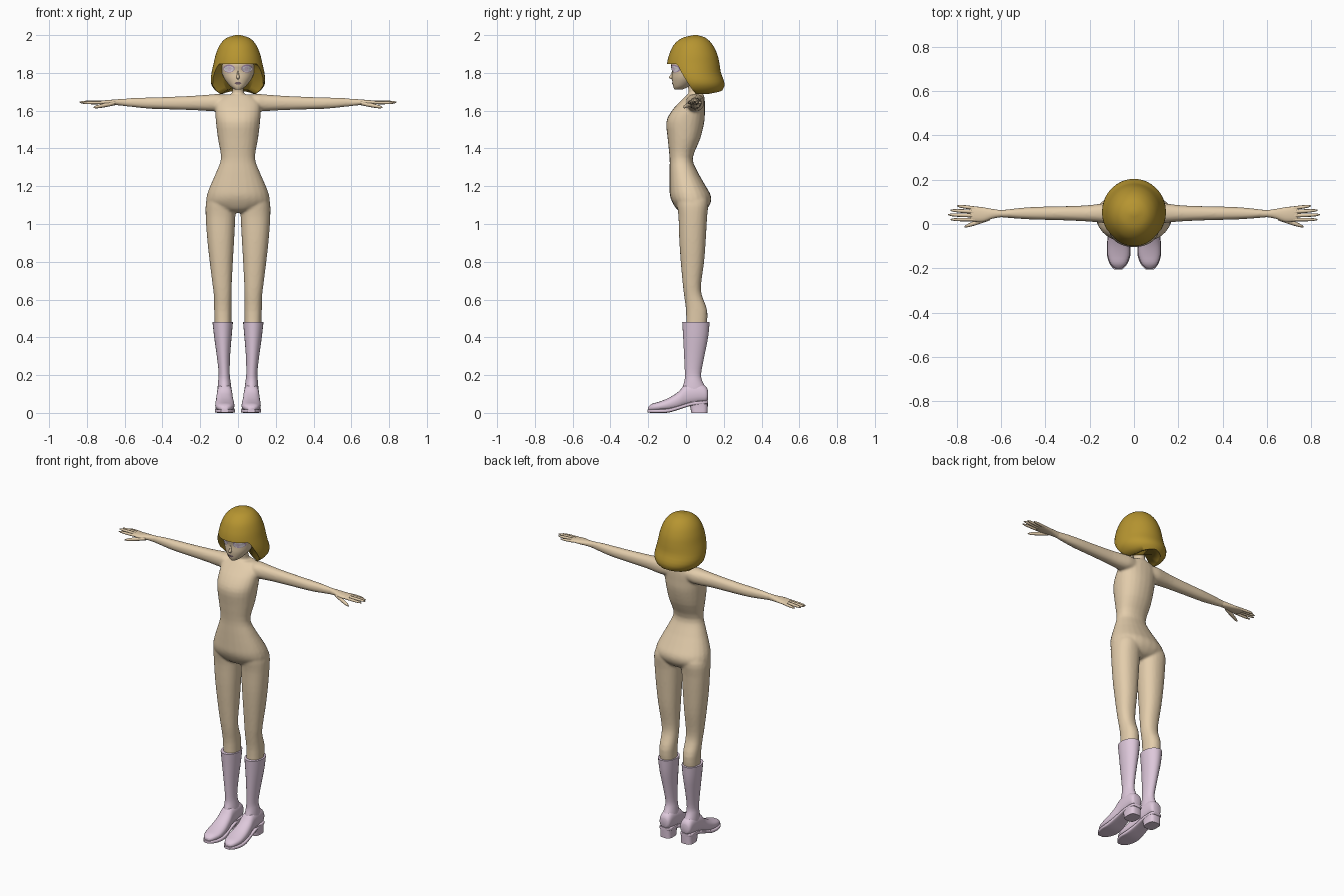
import bpy, bmesh, math
from mathutils import Vector


def material(name, rgb):
    m = bpy.data.materials.new(name)
    m.diffuse_color = (*rgb, 1)
    return m


SKIN = material("skin", (0.77, 0.61, 0.41))
HAIR = material("golden_hair", (0.47, 0.30, 0.03))
BOOT = material("pale_lilac", (0.73, 0.58, 0.71))
WHITE = material("eye_white", (0.85, 0.80, 0.85))
LILAC = material("eye_lilac", (0.42, 0.28, 0.45))
MOUTH = material("mouth_mauve", (0.20, 0.13, 0.15))


def smooth_rows(rows, sub):
    """Catmull-Rom interpolation between cross-section rows."""
    out = []
    for i in range(len(rows) - 1):
        p0, p1 = rows[max(i - 1, 0)], rows[i]
        p2, p3 = rows[i + 1], rows[min(i + 2, len(rows) - 1)]
        for k in range(sub):
            t = k / sub
            out.append([0.5 * (2 * b + (c - a) * t + (2 * a - 5 * b + 4 * c - d) * t * t
                               + (3 * b - a - 3 * c + d) * t ** 3)
                        for a, b, c, d in zip(p0, p1, p2, p3)])
    return out + [list(rows[-1])]


def skin_rings(bm, rings):
    loops = [[bm.verts.new(p) for p in r] for r in rings]
    n = len(loops[0])
    for a, b in zip(loops, loops[1:]):
        for i in range(n):
            bm.faces.new((a[i], a[(i + 1) % n], b[(i + 1) % n], b[i]))
    bm.faces.new(loops[0])
    bm.faces.new(loops[-1])


def loft(bm, axis, rows, side=1, n=24, sub=3, power=0.9):
    """Rows: position on axis, then min/max extents on the two other axes."""
    rings = []
    for t, a0, a1, b0, b1 in smooth_rows(rows, sub):
        ring = []
        for i in range(n):
            c, s = math.cos(2 * math.pi * i / n), math.sin(2 * math.pi * i / n)
            a = (a0 + a1) / 2 + (a1 - a0) / 2 * math.copysign(abs(c) ** power, c)
            b = (b0 + b1) / 2 + (b1 - b0) / 2 * math.copysign(abs(s) ** power, s)
            p = {"x": (t, a, b), "y": (a, t, b), "z": (a, b, t)}[axis]
            ring.append((p[0] * side, p[1], p[2]))
        rings.append(ring)
    skin_rings(bm, rings)


def finish(name, bm, mat, angle=50):
    bmesh.ops.recalc_face_normals(bm, faces=bm.faces)
    me = bpy.data.meshes.new(name)
    bm.to_mesh(me)
    bm.free()
    me.materials.append(mat)
    ob = bpy.data.objects.new(name, me)
    bpy.context.collection.objects.link(ob)
    bpy.ops.object.select_all(action="DESELECT")
    ob.select_set(True)
    bpy.context.view_layer.objects.active = ob
    bpy.ops.object.shade_smooth_by_angle(angle=math.radians(angle))
    return ob


# Body: torso, neck, legs and arms fused into one smooth skin
TORSO = [(1.06, -.04, .04, -.01, .07), (1.075, -.10, .10, -.045, .105), (1.11, -.163, .163, -.07, .13),
         (1.15, -.165, .165, -.085, .132), (1.20, -.148, .148, -.087, .105), (1.28, -.113, .113, -.087, .06),
         (1.35, -.09, .09, -.087, .036), (1.45, -.106, .106, -.097, .075), (1.54, -.117, .117, -.104, .097),
         (1.60, -.12, .12, -.075, .10), (1.65, -.115, .115, -.03, .10), (1.685, -.07, .07, .005, .095)]
NECK = [(1.64, -.05, .05, .01, .095), (1.68, -.036, .036, .015, .09), (1.71, -.03, .03, .012, .08),
        (1.78, -.03, .03, .0, .07)]
LEG = [(1.19, .02, .135, -.05, .09), (1.12, .012, .168, -.05, .118), (1.04, .014, .171, -.04, .112),
       (.92, .02, .163, -.036, .105), (.8, .027, .15, -.028, .096), (.68, .033, .135, -.017, .08),
       (.62, .034, .128, -.01, .085), (.54, .034, .126, .0, .113), (.44, .036, .122, .0, .108)]
ARM = [(.04, .02, .09, 1.61, 1.68), (.10, .0, .097, 1.598, 1.688), (.14, .005, .093, 1.597, 1.686),
       (.22, .012, .084, 1.602, 1.680), (.34, .017, .08, 1.606, 1.674), (.46, .02, .077, 1.610, 1.670),
       (.54, .025, .07, 1.617, 1.668), (.60, .03, .063, 1.624, 1.664), (.63, .028, .065, 1.626, 1.662)]
bm = bmesh.new()
loft(bm, "z", TORSO)
loft(bm, "z", NECK)
for s in (-1, 1):
    loft(bm, "z", LEG, s)
    loft(bm, "x", ARM, s)
body = finish("body", bm, SKIN)
rem = body.modifiers.new("fuse", "REMESH")
rem.mode, rem.voxel_size, rem.use_smooth_shade = "VOXEL", 0.007, True
sm = body.modifiers.new("soften", "SMOOTH")
sm.factor, sm.iterations = 0.5, 6

# Hands: palm, four fingers and a thumb
PALM = [(.60, .031, .062, 1.625, 1.663), (.64, .024, .068, 1.629, 1.660), (.68, .010, .075, 1.630, 1.657),
        (.715, .010, .079, 1.633, 1.654), (.74, .016, .077, 1.637, 1.651)]
FINGERS = [((.715, .071, 1.643), (.80, .082, 1.640), .008), ((.72, .055, 1.645), (.83, .062, 1.644), .0085),
           ((.72, .038, 1.645), (.84, .042, 1.645), .0085), ((.715, .020, 1.643), (.83, .020, 1.641), .008),
           ((.65, .028, 1.640), (.765, -.012, 1.617), .011)]
for s, label in ((-1, "right"), (1, "left")):
    bm = bmesh.new()
    loft(bm, "x", PALM, s, 16)
    for p, q, r in FINGERS:
        p, q = Vector(p), Vector(q)
        rows = []
        for t, k in ((0, 1), (.5, 1), (.85, .75), (1, .25)):
            c = p.lerp(q, t)
            rows.append((c.x, c.y - r * k, c.y + r * k, c.z - r * k, c.z + r * k))
        loft(bm, "x", rows, s, 8, 2, 1)
    finish(label + "_hand", bm, SKIN, 70)

# Head with pointed chin
HEAD = [(1.712, -.016, .016, -.06, -.02), (1.73, -.042, .042, -.068, .02), (1.77, -.073, .073, -.074, .08),
        (1.81, -.088, .088, -.073, .12), (1.85, -.092, .092, -.08, .135), (1.90, -.085, .085, -.06, .13),
        (1.95, -.05, .05, -.02, .09)]
bm = bmesh.new()
loft(bm, "z", HEAD, n=32, sub=4, power=1)
finish("head", bm, SKIN, 80)
HEAD_FINE = smooth_rows(HEAD, 12)


def face_y(x, z):
    """Front surface of the head at (x, z)."""
    _, a0, a1, b0, b1 = min(HEAD_FINE, key=lambda r: abs(r[0] - z))
    return (b0 + b1) / 2 - (b1 - b0) / 2 * math.sqrt(max(0, 1 - (x / a1) ** 2))


def face_patch(name, x, z, w, h, mat, lift):
    bm = bmesh.new()
    rings = []
    for k in (1, .75, .5, .25, .05):
        ring = []
        for i in range(20):
            a = 2 * math.pi * i / 20
            px, pz = x + w * k * math.cos(a), z + h * k * math.sin(a)
            ring.append((px, face_y(px, pz) - lift, pz))
        rings.append(ring)
    skin_rings(bm, rings)
    finish(name, bm, mat)


# Face details
for s, label in ((-1, "right"), (1, "left")):
    face_patch(label + "_eye_rim", s * .048, 1.823, .030, .021, LILAC, .003)
    face_patch(label + "_eye", s * .048, 1.821, .026, .016, WHITE, .005)
    face_patch(label + "_iris", s * .046, 1.821, .011, .014, BOOT, .007)
face_patch("mouth", 0, 1.745, .018, .007, MOUTH, .003)
bm = bmesh.new()
loft(bm, "z", [(1.765, -.003, .003, -.074, -.06), (1.775, -.009, .009, -.091, -.05),
               (1.79, -.007, .007, -.082, -.05), (1.815, -.003, .003, -.072, -.05)], n=10, power=1)
finish("nose", bm, SKIN, 80)

# Bobbed hair: cap whose lower edge drops from the fringe to the nape
SHAPE = smooth_rows([(2.0, .012, .04, .06), (1.985, .06, -.02, .105), (1.95, .095, -.063, .14),
                     (1.90, .117, -.088, .165), (1.85, .129, -.10, .177), (1.80, .140, -.10, .185),
                     (1.75, .144, -.09, .203), (1.715, .128, -.075, .198), (1.685, .09, -.04, .165)], 10)
NH, ROWS = 64, 22


def hair_point(a, t, shrink=1.0):
    d = abs(math.degrees(a))
    f = min(1, max(0, (d - 50) / 36))
    low = 1.846 - 0.158 * (f * f * (3 - 2 * f)) + 0.02 * max(0, (d - 120) / 60)
    z = 2.0 + (low - 2.0) * t
    _, rx, y0, y1 = min(SHAPE, key=lambda r: abs(r[0] - z))
    i = next((k for k in range(len(SHAPE) - 1) if SHAPE[k][0] >= z >= SHAPE[k + 1][0]), 0)
    p, q = SHAPE[i], SHAPE[i + 1]
    u = (p[0] - z) / max(1e-6, p[0] - q[0])
    rx, y0, y1 = [p[j] + (q[j] - p[j]) * u for j in (1, 2, 3)]
    cy = (y0 + y1) / 2
    return (rx * shrink * math.sin(a), cy - (y1 - y0) / 2 * shrink * math.cos(a), z)


angles = [-math.pi + 2 * math.pi * i / NH for i in range(NH)]
bm = bmesh.new()
rings = [[hair_point(a, (k / ROWS) ** 1.5) for a in angles] for k in range(ROWS + 1)]
for shrink, up in ((.9, .003), (.6, .02)):  # curled-under edge
    rings.append([(x, y, z + up) for x, y, z in (hair_point(a, 1, shrink) for a in angles)])
skin_rings(bm, rings)
finish("hair", bm, HAIR, 60)

# Boots: shaft, shoe, sole and heel
SHAFT = [(.48, .027, .135, -.02, .125), (.40, .034, .126, -.015, .117), (.30, .042, .112, -.010, .097),
         (.21, .044, .102, -.006, .080), (.17, .040, .105, -.008, .086), (.13, .035, .108, -.02, .105),
         (.09, .035, .108, -.02, .105)]
SHOE = [(.116, .048, .095, .07, .12), (.105, .036, .106, .055, .14), (.07, .032, .110, .05, .157),
        (.0, .030, .112, .035, .152), (-.04, .026, .116, .02, .112), (-.09, .020, .120, .012, .080),
        (-.14, .020, .119, .010, .060), (-.18, .035, .106, .010, .048), (-.20, .055, .086, .012, .032)]
SOLE = [(.117, .048, .096, .048, .066), (.10, .034, .108, .046, .066), (.03, .030, .112, .038, .058),
        (-.03, .026, .116, .020, .040), (-.09, .017, .122, .002, .024), (-.14, .016, .122, .0, .020),
        (-.18, .030, .110, .0, .020), (-.205, .052, .09, .002, .018)]
HEEL = [(.0, .034, .108, .028, .114), (.03, .034, .108, .022, .115), (.06, .032, .110, .012, .116)]
for s, label in ((-1, "right"), (1, "left")):
    for part, axis, rows, power in (("boot_shaft", "z", SHAFT, 1), ("shoe", "y", SHOE, .85),
                                    ("sole", "y", SOLE, .4), ("heel", "z", HEEL, .6)):
        bm = bmesh.new()
        loft(bm, axis, rows, s, 24, 3, power)
        finish(label + "_" + part, bm, BOOT, 45)
